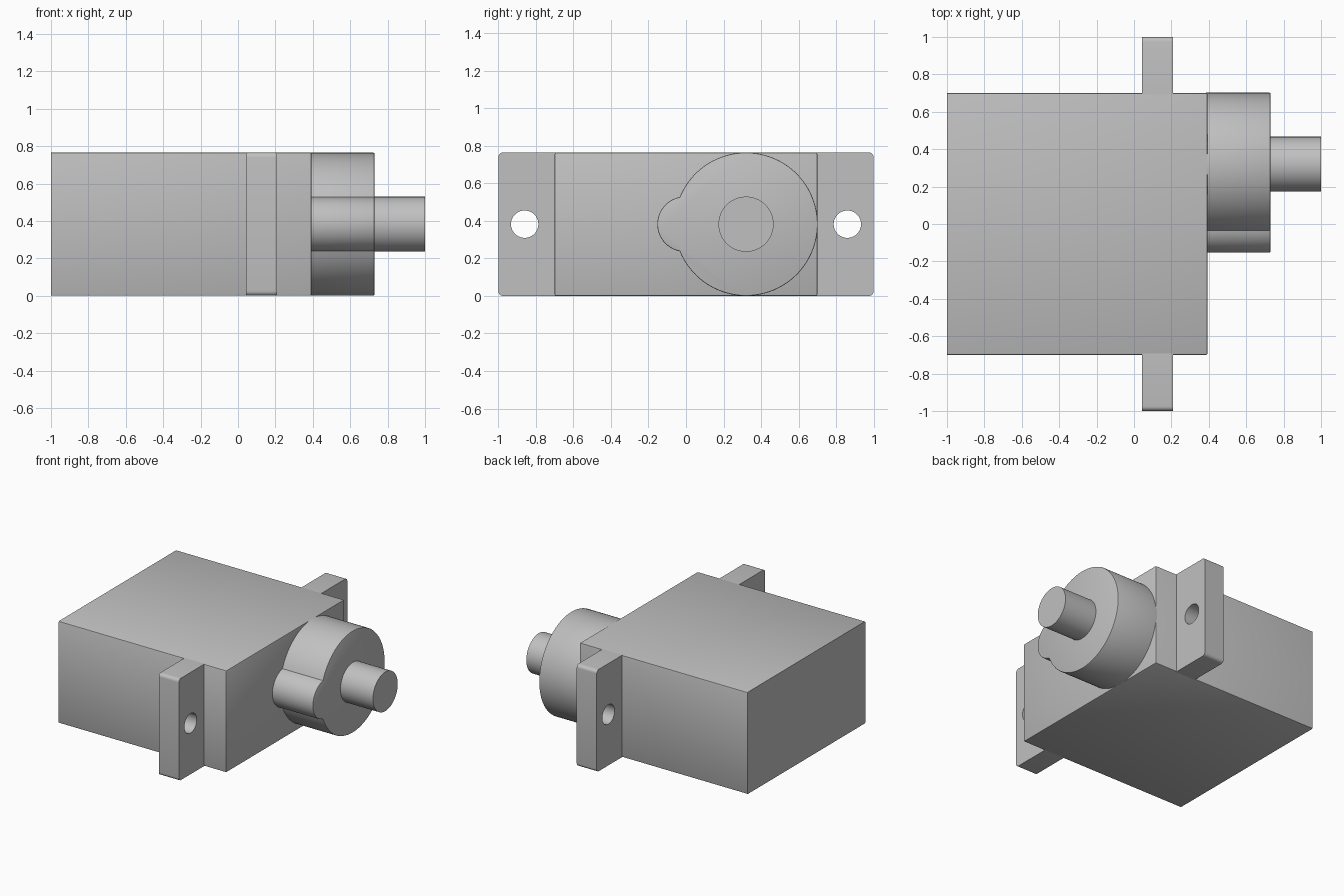
import bpy, bmesh
from math import pi, cos, sin, acos

if "Cube" in bpy.data.objects:
    bpy.data.objects.remove(bpy.data.objects["Cube"])

grey = bpy.data.materials.new("plain grey")
grey.use_nodes = True
colour = (0.53, 0.53, 0.53, 1)
grey.diffuse_color = colour
grey.node_tree.nodes["Principled BSDF"].inputs["Base Color"].default_value = colour

HEIGHT = 0.765
MID_Z = HEIGHT / 2


def prism(name, outline, x0, x1, rounded=None, width=0.01, segments=3):
    """Extrude a (y, z) outline along x, rounding the edges picked by a rule."""
    bm = bmesh.new()
    face = bm.faces.new([bm.verts.new((x0, y, z)) for y, z in outline])
    new = bmesh.ops.extrude_face_region(bm, geom=[face])["geom"]
    for v in new:
        if isinstance(v, bmesh.types.BMVert):
            v.co.x = x1
    bmesh.ops.recalc_face_normals(bm, faces=bm.faces)
    if rounded:
        edges = [e for e in bm.edges if rounded(*[v.co for v in e.verts])]
        bmesh.ops.bevel(bm, geom=edges, offset=width, segments=segments,
                        profile=0.5, affect='EDGES', clamp_overlap=True)
    mesh = bpy.data.meshes.new(name)
    bm.to_mesh(mesh)
    bm.free()
    mesh.materials.append(grey)
    obj = bpy.data.objects.new(name, mesh)
    bpy.context.collection.objects.link(obj)
    return obj


def arc(y, r, start, end, steps):
    angles = [start + (end - start) * i / steps for i in range(steps + 1)]
    return [(y + r * cos(a), MID_Z + r * sin(a)) for a in angles]


def circle(y, r, steps=64):
    return arc(y, r, 0, 2 * pi, steps)[:-1]


def rectangle(y0, y1):
    return [(y0, 0), (y1, 0), (y1, HEIGHT), (y0, HEIGHT)]


def select_only(obj):
    bpy.ops.object.select_all(action='DESELECT')
    obj.select_set(True)
    bpy.context.view_layer.objects.active = obj


# Case, with its far end left crisp
body = prism("case", rectangle(-0.7, 0.7), -1, 0.393,
             lambda a, b: max(a.x, b.x) > 0, 0.008, 2)
parts = [body]

# Mounting ears with a screw hole each
for side, label in ((1, "back"), (-1, "front")):
    ear = prism(label + "_mounting_ear", rectangle(0.692 * side, side), 0.042, 0.208,
                lambda a, b: abs(a.x - b.x) > 0.1 and abs(a.y) > 0.9, 0.025, 5)
    cutter = prism("hole_cutter", circle(0.86 * side, 0.073, 40), -0.1, 0.4)
    cutter.hide_render = True
    cut = ear.modifiers.new("screw hole", 'BOOLEAN')
    cut.operation, cut.solver, cut.object = 'DIFFERENCE', 'EXACT', cutter
    select_only(ear)
    bpy.ops.object.modifier_apply(modifier=cut.name)
    bpy.data.objects.remove(cutter)
    parts.append(ear)

# Gear housing: a large round boss merged with a small one
big_y, big_r, small_y, small_r = 0.32, 0.382, -0.006, 0.147
gap = big_y - small_y
big = acos((gap**2 + big_r**2 - small_r**2) / (2 * gap * big_r))
small = acos((gap**2 + small_r**2 - big_r**2) / (2 * gap * small_r))
outline = (arc(big_y, big_r, big - pi, pi - big, 80)
           + arc(small_y, small_r, small, 2 * pi - small, 28)[1:-1])
parts.append(prism("gear_housing", outline, 0.385, 0.73,
                   lambda a, b: min(a.x, b.x) > 0.7, 0.006, 2))

# Output shaft
parts.append(prism("output_shaft", circle(big_y, small_r), 0.72, 1))

for obj in parts:
    select_only(obj)
    bpy.ops.object.shade_smooth_by_angle(angle=pi / 6)
